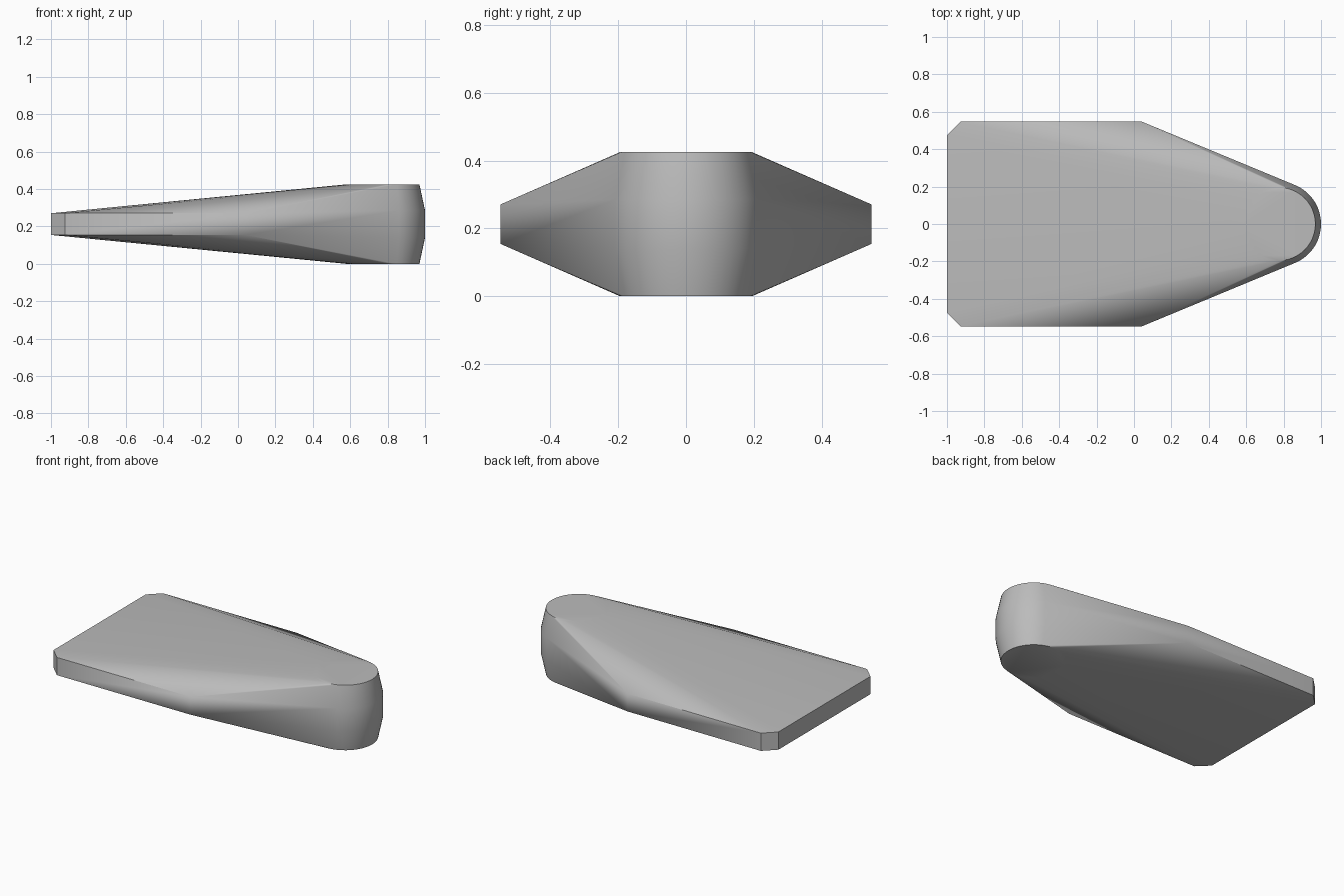
import bpy, bmesh
from math import sin, cos, tau, radians

cube = bpy.data.objects.get("Cube")
if cube:
    bpy.data.objects.remove(cube, do_unlink=True)

MID = 0.2125          # mid height of the body
NOSE_X = 0.775        # centre of the rounded nose
SEGMENTS = 48


def ring(radius, z):
    """Circle of points around the nose axis."""
    return [(NOSE_X + radius * cos(tau * i / SEGMENTS),
             radius * sin(tau * i / SEGMENTS), z) for i in range(SEGMENTS)]


# Thin tail plate with clipped corners, mirrored across y and about mid height
points = []
for side in (-1, 1):
    for level in (-1, 1):
        for x, y in ((-1, 0.475), (-0.925, 0.548), (0.04, 0.548)):
            points.append((x, side * y, MID + level * 0.058))

# Barrel-shaped nose: narrow end caps and a wider middle band
for level in (-1, 1):
    points += ring(0.195, MID + level * 0.2125)
    points += ring(0.225, MID + level * 0.073)

# Body is the hull stretched over the plate and the nose
bm = bmesh.new()
for p in points:
    bm.verts.new(p)
hull = bmesh.ops.convex_hull(bm, input=bm.verts)
loose = {g for g in hull["geom_interior"] + hull["geom_unused"]
         if isinstance(g, bmesh.types.BMVert)}
bmesh.ops.delete(bm, geom=list(loose), context='VERTS')
bmesh.ops.dissolve_limit(bm, angle_limit=radians(0.2), verts=bm.verts, edges=bm.edges)
bmesh.ops.recalc_face_normals(bm, faces=bm.faces)
mesh = bpy.data.meshes.new("wedge_body")
bm.to_mesh(mesh)
bm.free()

body = bpy.data.objects.new("wedge_body", mesh)
bpy.context.collection.objects.link(body)

# Plain grey surface
grey = bpy.data.materials.new("plain grey")
grey.use_nodes = True
colour = (0.5, 0.5, 0.5, 1)
grey.diffuse_color = colour
grey.node_tree.nodes["Principled BSDF"].inputs["Base Color"].default_value = colour
mesh.materials.append(grey)

bpy.ops.object.select_all(action='DESELECT')
body.select_set(True)
bpy.context.view_layer.objects.active = body
bpy.ops.object.shade_smooth_by_angle(angle=radians(30))
